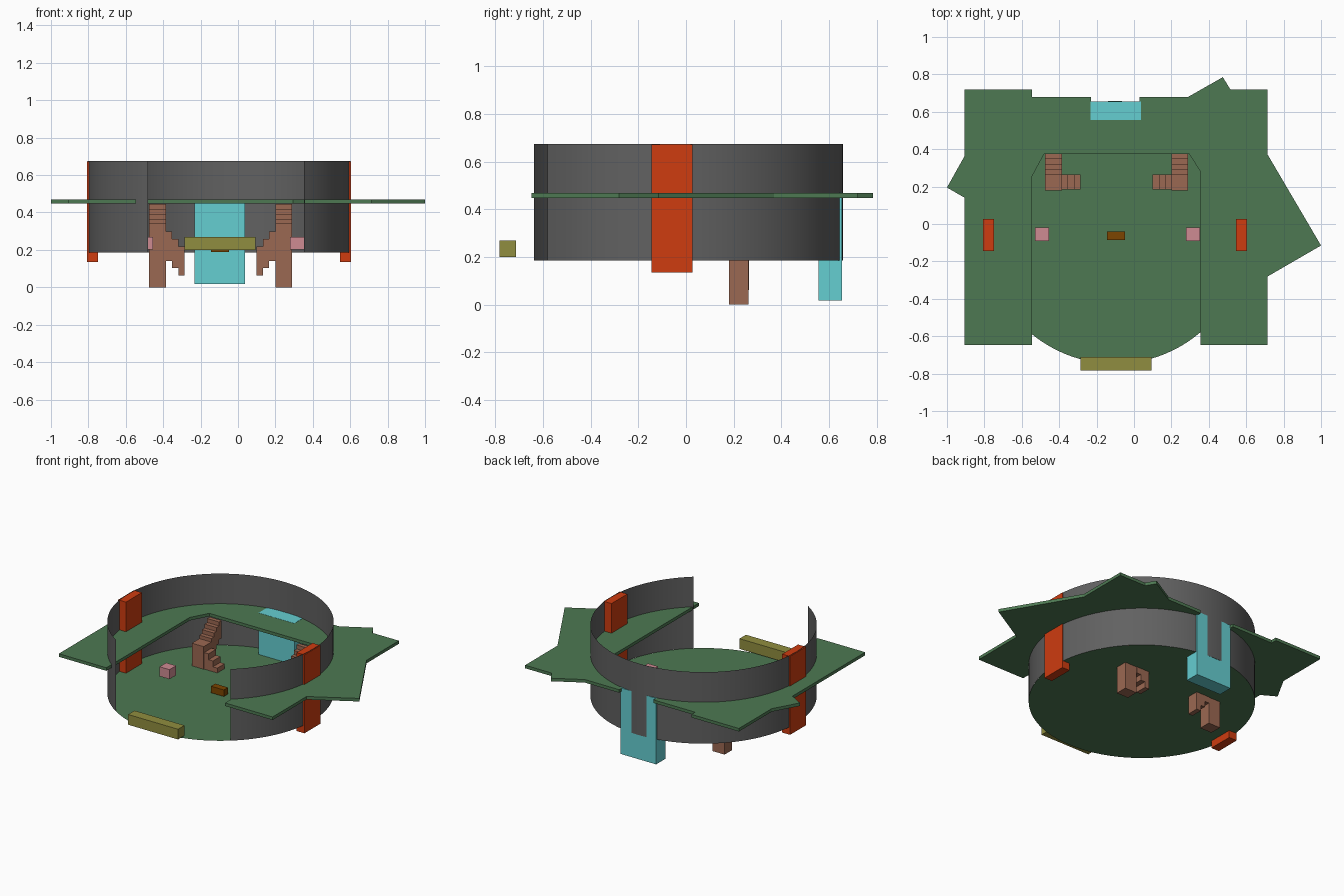
import bpy, bmesh, math

if "Cube" in bpy.data.objects:
    bpy.data.objects.remove(bpy.data.objects["Cube"])

CX, CY, R = -0.1015, -0.045, 0.7025     # centre and radius of the round hall
FLOOR, WALL_TOP = 0.185, 0.675
MIRROR = -0.093                         # symmetry line of the interior


def material(name, rgb):
    m = bpy.data.materials.new(name)
    m.diffuse_color = (*rgb, 1)
    m.use_nodes = True
    m.node_tree.nodes["Principled BSDF"].inputs["Base Color"].default_value = m.diffuse_color
    return m


GREEN = material("green", (0.075, 0.19, 0.085))
GREY = material("dark_grey", (0.12, 0.12, 0.12))
RED = material("orange_red", (0.62, 0.045, 0.005))
CYAN = material("cyan", (0.13, 0.62, 0.64))
BROWN = material("brown", (0.33, 0.14, 0.085))
PINK = material("pink", (0.62, 0.26, 0.29))
OLIVE = material("olive", (0.28, 0.27, 0.05))
RUST = material("rust", (0.2, 0.06, 0.0))


def finish(name, bm, mat):
    me = bpy.data.meshes.new(name)
    bm.to_mesh(me)
    bm.free()
    me.materials.append(mat)
    ob = bpy.data.objects.new(name, me)
    bpy.context.collection.objects.link(ob)
    return ob


def box(name, x, y, z, mat):
    bm = bmesh.new()
    bmesh.ops.create_cube(bm, size=1)
    for v in bm.verts:
        v.co = [a + (b - a) * (c + 0.5) for c, (a, b) in zip(v.co, (x, y, z))]
    return finish(name, bm, mat)


def prism(name, pts, offset, mat):
    """Extrude a closed outline of 3D points by an offset."""
    bm = bmesh.new()
    face = bm.faces.new([bm.verts.new(p) for p in pts])
    new = bmesh.ops.extrude_face_region(bm, geom=[face])["geom"]
    bmesh.ops.translate(bm, vec=offset, verts=[g for g in new if isinstance(g, bmesh.types.BMVert)])
    bmesh.ops.recalc_face_normals(bm, faces=bm.faces)
    return finish(name, bm, mat)


def stair_outline(a, run, top, rise, n, depth):
    """Side profile of a flight, stepped on both top and underside."""
    upper, lower = [], []
    for i in range(n):
        t = top + i * rise
        upper += [(a + i * run, t), (a + (i + 1) * run, t)]
        lower += [(a + i * run, t - depth), (a + (i + 1) * run, t - depth)]
    return upper + lower[::-1]


# Round ground floor
bm = bmesh.new()
bmesh.ops.create_circle(bm, cap_ends=True, segments=96, radius=R)
bmesh.ops.translate(bm, vec=(CX, CY, FLOOR), verts=bm.verts)
finish("ground_floor", bm, GREEN)

# Curved wall, open at the front
bm = bmesh.new()
a0 = -math.acos((0.352 - CX) / R)
a1 = math.tau - math.acos((-0.48 - CX) / R)
N = 80
rows = []
for i in range(N + 1):
    a = a0 + (a1 - a0) * i / N
    x, y = CX + R * math.cos(a), CY + R * math.sin(a)
    rows.append((bm.verts.new((x, y, FLOOR)), bm.verts.new((x, y, WALL_TOP))))
for p, q in zip(rows, rows[1:]):
    bm.faces.new((p[0], q[0], q[1], p[1])).smooth = True
finish("curved_wall", bm, GREY)

# Upper gallery slab with stair opening and notch for the door block
outline = [(-0.905, 0.72), (-0.545, 0.72), (-0.545, 0.68), (-0.23, 0.68),
           (-0.23, 0.555), (0.03, 0.555), (0.03, 0.68), (0.29, 0.68),
           (0.475, 0.785), (0.515, 0.72), (0.715, 0.72), (0.715, 0.37),
           (1.0, -0.115), (0.715, -0.28), (0.715, -0.647), (0.355, -0.647),
           (0.355, 0.28), (0.295, 0.375), (-0.48, 0.375), (-0.545, 0.255),
           (-0.545, -0.647), (-0.905, -0.647), (-0.905, 0.14), (-1.0, 0.195),
           (-0.905, 0.365)]
prism("upper_gallery", [(x, y, 0.448) for x, y in outline], (0, 0, 0.021), GREEN)

# Rear door block
box("rear_door_block", (-0.232, 0.038), (0.555, 0.655), (0.018, 0.47), CYAN)

# Parts mirrored left and right
for side, s in (("left", -1), ("right", 1)):
    def mx(d):
        return MIRROR + s * d

    xs = (MIRROR + s * 0.383, MIRROR + s * 0.293)
    lo, hi = min(xs), max(xs)

    # Side pillar through the wall
    px = (-0.808, -0.748) if s < 0 else (0.545, 0.604)
    box(side + "_pillar", px, (-0.144, 0.028), (0.135, 0.672), RED)

    # Pink seat cube
    qx = sorted((mx(0.367), mx(0.442)))
    qx = (-0.53, -0.455) if s < 0 else (0.278, 0.352)
    box(side + "_seat", qx, (-0.092, -0.02), (0.203, 0.268), PINK)

    # Stair landing tower
    box(side + "_stair_landing", (lo, hi), (0.18, 0.262), (0, 0.34), BROWN)

    # Lower flight, climbing outwards to the landing
    low = stair_outline(0.193, 0.0333, 0.218, 0.04, 3, 0.156)
    prism(side + "_lower_flight", [(mx(d), 0.184, z) for d, z in low], (0, 0.081, 0), BROWN)

    # Upper flight, climbing back to the gallery
    up = stair_outline(0.262, 0.0283, 0.364, 0.027, 4, 0.12)
    prism(side + "_upper_flight", [(lo, y, z) for y, z in up], (hi - lo, 0, 0), BROWN)

# Loose furniture
box("front_bench", (-0.285, 0.093), (-0.782, -0.712), (0.2, 0.27), OLIVE)
box("centre_table", (-0.145, -0.048), (-0.085, -0.04), (0.19, 0.235), RUST)
